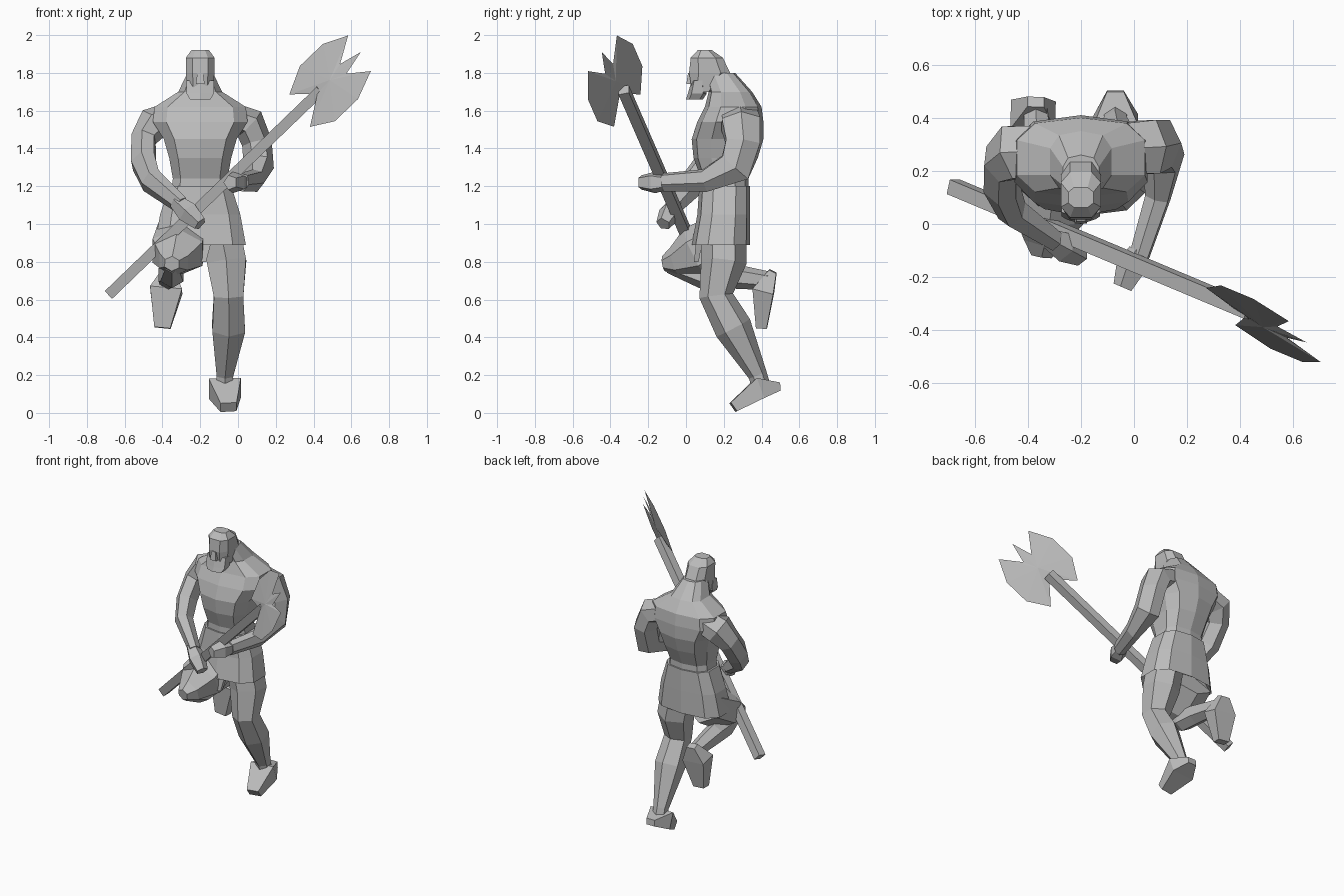
import bpy, bmesh, math
from mathutils import Vector

default_cube = bpy.data.objects.get("Cube")
if default_cube:
    bpy.data.objects.remove(default_cube, do_unlink=True)

# One plain grey for the whole figure
grey = (.5, .5, .5, 1)
stone = bpy.data.materials.new("plain grey")
stone.use_nodes = True
stone.diffuse_color = grey
stone.node_tree.nodes["Principled BSDF"].inputs["Base Color"].default_value = grey

SIDEWAYS = Vector((1, 0, 0))
FORE_AFT = Vector((0, 1, 0))
SPINE = -.2


def finish(name, mesh_builder):
    """Turn a bmesh into a named, flat shaded object."""
    bmesh.ops.recalc_face_normals(mesh_builder, faces=mesh_builder.faces)
    mesh = bpy.data.meshes.new(name)
    mesh_builder.to_mesh(mesh)
    mesh_builder.free()
    mesh.materials.append(stone)
    part = bpy.data.objects.new(name, mesh)
    bpy.context.collection.objects.link(part)


def skin(name, rings):
    """Join rings of points into a closed faceted body."""
    builder = bmesh.new()
    loops = [[builder.verts.new(point) for point in ring] for ring in rings]
    for lower, upper in zip(loops, loops[1:]):
        for i in range(len(lower)):
            builder.faces.new((lower[i - 1], lower[i], upper[i], upper[i - 1]))
    builder.faces.new(loops[0])
    builder.faces.new(loops[-1])
    finish(name, builder)


def circle(sides):
    """Cosine and sine pairs, with a flat side facing forward."""
    angles = [math.tau * (k + .5) / sides for k in range(sides)]
    return [(math.cos(angle), math.sin(angle)) for angle in angles]


def squarer(value):
    return math.copysign(abs(value) ** .7, value)


def stack(name, levels, sides):
    """Level rings around the spine: height, half width, front and back."""
    rings = []
    for height, half, front, back in levels:
        middle = (front + back) / 2
        depth = (back - front) / 2
        rings.append([(SPINE + half * squarer(c), middle + depth * squarer(s), height)
                      for c, s in circle(sides)])
    skin(name, rings)


def limb(name, path, side, sides=6, wide=1):
    """Tube through joints of position and radius, carrying its side axis along."""
    joints = [Vector(joint[:3]) for joint in path]
    last = len(joints) - 1
    rings = []
    for i, centre in enumerate(joints):
        ahead = (joints[min(i + 1, last)] - centre).normalized()
        behind = (centre - joints[max(i - 1, 0)]).normalized()
        tangent = (ahead + behind).normalized()
        side = (side - tangent * side.dot(tangent)).normalized()
        other = tangent.cross(side)
        radius = path[i][-1]
        rings.append([centre + radius * (side * wide * c + other * s)
                      for c, s in circle(sides)])
    skin(name, rings)


def hand(name, wrist, fingertip, side):
    """Closed hand, thickest at the knuckles."""
    knuckles = [(a + b) / 2 for a, b in zip(wrist, fingertip)]
    limb(name, [(*wrist, .04), (*knuckles, .06), (*fingertip, .04)], side, sides=5)


def foot(name, heel, instep, toe):
    """Wedge foot, pointed at heel and toe and thickest below the ankle."""
    limb(name, [(*heel, .03), (*instep, .08), (*toe, .04)], SIDEWAYS, sides=4, wide=1.5)


# Torso, from the waist over the chest to the thick neck
stack("torso", [
    (1.1, .17, .08, .33), (1.24, .15, .08, .33), (1.35, .17, .04, .38),
    (1.45, .2, .03, .41), (1.54, .26, .06, .41), (1.62, .25, .1, .4),
    (1.7, .12, .12, .35), (1.8, .07, .1, .26)], sides=10)

# Skirt with a hollow underside, and its hanging front flap
stack("skirt", [
    (1, .15, .1, .3), (.89, .25, .03, .34), (1.05, .22, .06, .34),
    (1.2, .17, .07, .34)], sides=10)
stack("front_flap", [(.8, .04, .04, .07), (.95, .09, .05, .1)], sides=4)

# Head with brow, nose and beard
stack("head", [
    (1.7, .07, .03, .15), (1.8, .08, .01, .24), (1.88, .08, .02, .2),
    (1.92, .05, .06, .14)], sides=8)
stack("nose", [(1.74, .03, -.01, .1), (1.8, .02, 0, .1)], sides=4)
stack("beard", [(1.66, .06, 0, .09), (1.69, .08, .01, .11), (1.76, .08, .03, .1)], sides=6)

# Arms, both reaching forward to the shaft
limb("right_arm", [
    (-.28, .28, 1.59, .08), (-.45, .27, 1.53, .09), (-.5, .23, 1.45, .07),
    (-.5, .14, 1.33, .07), (-.46, .05, 1.23, .06), (-.3, -.06, 1.1, .04)],
    FORE_AFT, wide=1.3)
limb("left_arm", [
    (-.12, .28, 1.59, .08), (.06, .29, 1.53, .09), (.1, .3, 1.43, .08),
    (.11, .26, 1.3, .08), (.09, .1, 1.23, .05), (.02, -.12, 1.22, .04)],
    FORE_AFT, wide=1.3)
hand("right_hand", (-.33, -.05, 1.12), (-.2, -.12, 1), FORE_AFT)
hand("left_hand", (.02, -.1, 1.22), (-.04, -.24, 1.22), SIDEWAYS)

# Standing leg
limb("left_leg", [
    (-.1, .2, 1, .12), (-.06, .2, .8, .12), (-.05, .16, .62, .09),
    (-.05, .25, .45, .1), (-.07, .38, .2, .05), (-.07, .4, .13, .05)], SIDEWAYS)
foot("left_foot", (-.07, .5, .14), (-.07, .39, .13), (-.05, .25, .03))

# Raised leg, folded back at the knee
limb("right_thigh", [
    (-.3, .22, .94, .13), (-.32, .05, .85, .14), (-.34, -.06, .8, .08),
    (-.35, -.12, .79, .04)], SIDEWAYS, wide=1.1)
limb("right_shin", [
    (-.35, -.09, .78, .04), (-.35, .08, .73, .07), (-.36, .2, .73, .07),
    (-.37, .43, .7, .05)], SIDEWAYS)
foot("right_foot", (-.37, .46, .75), (-.38, .41, .65), (-.4, .4, .45))

# Axe shaft
limb("axe_shaft", [(-.68, .14, .63, .04), (.44, -.33, 1.71, .04)], FORE_AFT, sides=4)

# Axe blade: half an outline along and across the shaft, mirrored in a slanted plane
BLADE_BASE = Vector((.42, -.35, 1.69))
ALONG = Vector((.72, -.3, .69))
ACROSS = Vector((-.69, .76, .72)) + ALONG / 5
half_outline = [(-.13, .1), (0, .17), (.17, .17), (.31, .11), (.19, .03)]
mirrored = [(along, -across) for along, across in reversed(half_outline)]
outline = [(0, 0)] + half_outline + [(.32, 0)] + mirrored

blade = bmesh.new()
rim = [blade.verts.new(BLADE_BASE + ALONG * along + ACROSS * across)
       for along, across in outline]
ridge = ALONG.cross(ACROSS).normalized() / 90
for offset in (ridge, -ridge):
    hub = blade.verts.new(BLADE_BASE + ALONG / 10 + offset)
    for i in range(len(rim)):
        blade.faces.new((rim[i - 1], rim[i], hub))
finish("axe_blade", blade)
